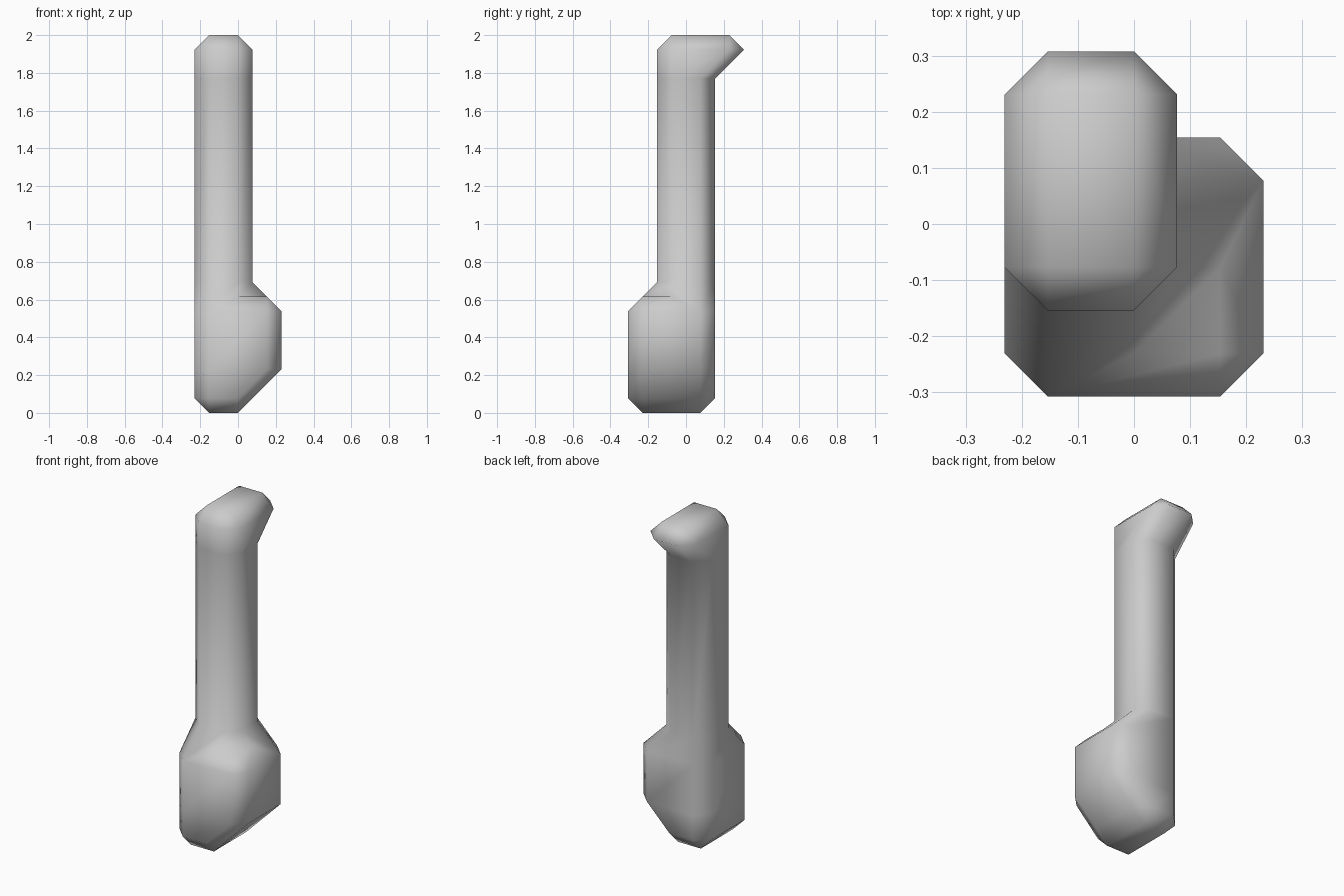
import bpy, bmesh

if "Cube" in bpy.data.objects:
    bpy.data.objects.remove(bpy.data.objects["Cube"])

U = 2 / 26          # the model sits on a regular lattice, 26 steps tall
bm = bmesh.new()
cache = {}


def vert(p):
    """One shared vertex per lattice point."""
    if p not in cache:
        cache[p] = bm.verts.new([c * U for c in p])
    return cache[p]


def face(*pts):
    pts = list(dict.fromkeys(pts))
    if len(pts) > 2:
        bm.faces.new([vert(p) for p in pts])


def ring(a0, a1, b0, b1, z, r=1):
    """Chamfered rectangle, counter-clockwise from the front left (r=0: plain)."""
    return [(a0, b0 - r, z), (a1, b0 - r, z), (a1 + r, b0, z), (a1 + r, b1, z),
            (a1, b1 + r, z), (a0, b1 + r, z), (a0 - r, b1, z), (a0 - r, b0, z)]


def loft(rings, skip=()):
    for lo, hi in zip(rings, rings[1:]):
        for i in range(8):
            if i not in skip:
                j = (i + 1) % 8
                face(lo[i], lo[j], hi[j], hi[i])


# Foot block: chamfered sole, sloping out to the right, then straight sides
foot = [ring(-2, 0, -3, 1, 0, 0), ring(-2, 0, -3, 1, 1),
        ring(-2, 2, -3, 1, 3), ring(-2, 2, -3, 1, 7)]
# Post, with the head leaning out to the back
post = [ring(-2, 0, -1, 1, 9), ring(-2, 0, -1, 1, 23),
        ring(-2, 0, -1, 3, 25), ring(-2, 0, -1, 3, 26, 0)]
loft(foot)
loft(post)

# Shoulder between foot and post; the front right corner is built separately
lo, hi = foot[-1], post[0]
loft([lo, hi], skip=(0, 1, 2))
left, tip, right = (0, -3, 8), (2, -3, 8), (2, -1, 8)
face(lo[0], lo[1], tip, left)
face(lo[0], left, hi[1], hi[0])
face(lo[2], lo[3], right, tip)
face(lo[3], hi[3], hi[2], right)
face(lo[1], lo[2], tip)
face(left, tip, right)
face(left, right, hi[2], hi[1])

# Sole and top caps
face(*reversed(foot[0]))
face(*post[-1])

bmesh.ops.recalc_face_normals(bm, faces=bm.faces[:])
for f in bm.faces:
    f.smooth = True
mesh = bpy.data.meshes.new("post_with_foot")
bm.to_mesh(mesh)
bm.free()
bpy.context.collection.objects.link(bpy.data.objects.new("post_with_foot", mesh))
